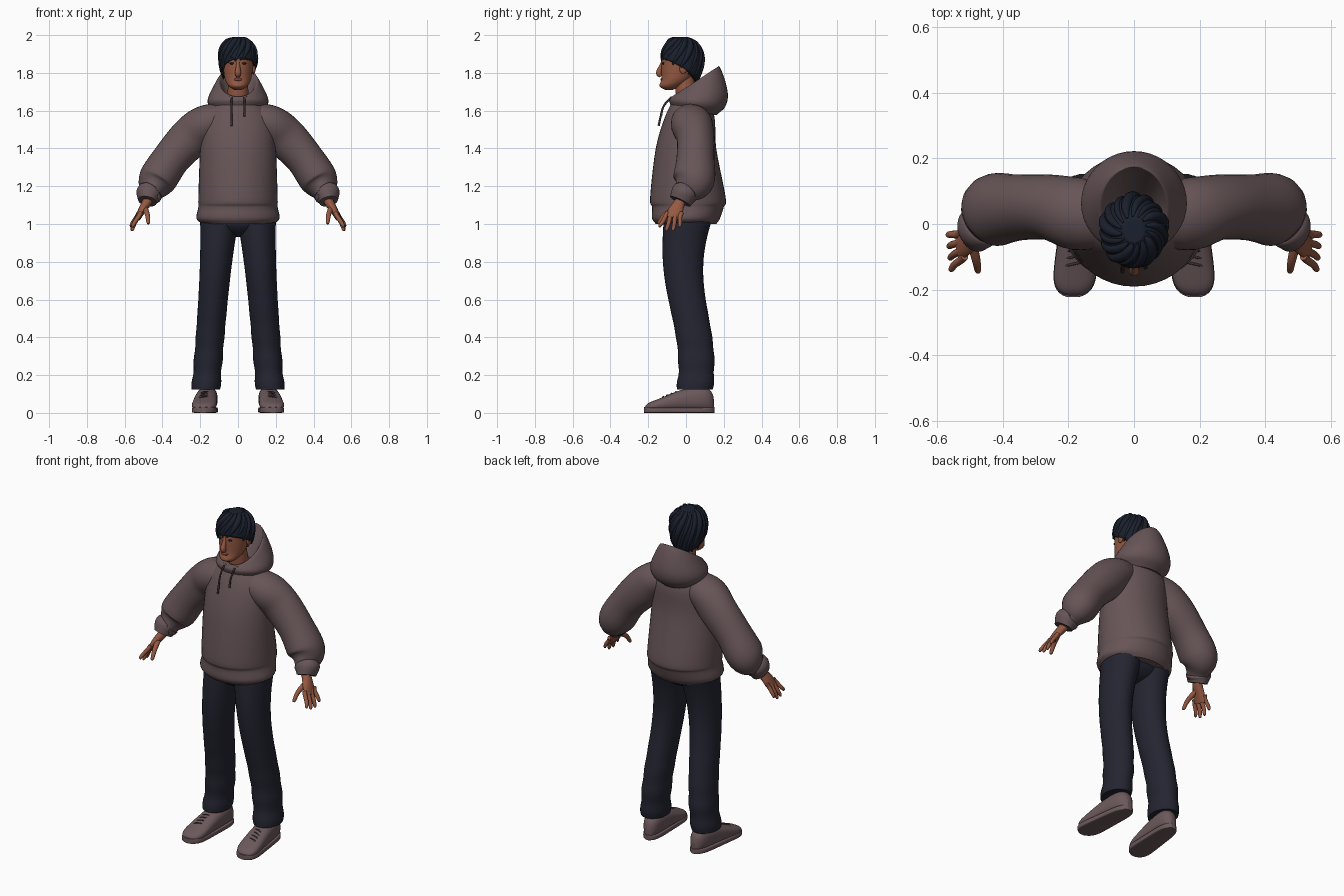
import bpy, bmesh
from math import sin, cos, pi, sqrt
from mathutils import Vector

default_cube = bpy.data.objects.get("Cube")
if default_cube:
    bpy.data.objects.remove(default_cube, do_unlink=True)


def material(name, red, green, blue):
    mat = bpy.data.materials.new(name)
    mat.use_nodes = True
    colour = (red, green, blue, 1)
    mat.diffuse_color = colour
    shader = next(node for node in mat.node_tree.nodes if node.type == 'BSDF_PRINCIPLED')
    shader.inputs["Base Color"].default_value = colour
    return mat


skin_tone = material("warm brown skin", .3, .1, .055)
lip_tone = material("muted red lips", .2, .06, .04)
hair_tone = material("blue black hair", .01, .014, .025)
eye_tone = material("dark eyes", .02, .01, .01)
hoodie_tone = material("mauve brown cloth", .135, .09, .095)
cord_tone = material("dark brown cord", .05, .03, .03)
pants_tone = material("dark navy cloth", .017, .018, .03)
shoe_tone = material("mauve brown leather", .15, .1, .105)


def turns(count):
    return [2 * pi * i / count for i in range(count)]


def spline(rows, steps=5):
    """Fill in rows along a smooth curve through the given ones."""
    rows = [Vector(row) for row in rows]
    rows = [rows[0] * 2 - rows[1], *rows, rows[-1] * 2 - rows[-2]]
    filled = []
    for before, start, end, after in zip(rows, rows[1:], rows[2:], rows[3:]):
        for step in range(steps):
            t = step / steps
            pull_in, pull_out = (end - before) / 2, (after - start) / 2
            ease = t * t * (3 - 2 * t)
            filled.append(start.lerp(end, ease) + pull_in * t * (1 - t) ** 2 - pull_out * t * t * (1 - t))
    return filled + [rows[-2]]


def skin(name, rings, mat, mirror=False):
    """Bridge equal rings of points into one closed surface."""
    bm = bmesh.new()
    loops = [[bm.verts.new(point) for point in ring] for ring in rings]
    for lower, upper in zip(loops, loops[1:]):
        for i in range(len(lower)):
            face = bm.faces.new((lower[i - 1], lower[i], upper[i], upper[i - 1]))
            face.smooth = True
    bm.faces.new(loops[0])
    bm.faces.new(loops[-1])
    bmesh.ops.recalc_face_normals(bm, faces=bm.faces)
    mesh = bpy.data.meshes.new(name)
    bm.to_mesh(mesh)
    bm.free()
    mesh.materials.append(mat)
    obj = bpy.data.objects.new(name, mesh)
    bpy.context.collection.objects.link(obj)
    if mirror:
        obj.modifiers.new("Mirror", 'MIRROR').use_mirror_merge = False


def stack(name, rows, mat, mirror=False):
    """Level rings: x, y, z, x radius, y radius, rise towards the back."""
    rings = [[(x + rx * cos(a), y + ry * sin(a), z + rise * ry * sin(a)) for a in turns(40)]
             for x, y, z, rx, ry, rise in spline(rows)]
    skin(name, rings, mat, mirror)


def tube(name, rows, mat, mirror=False, sides=16):
    """Rings square to a path: x, y, z, radius towards y, other radius."""
    rows = spline(rows)
    points = [row.xyz if len(row) == 3 else Vector(row[:3]) for row in rows]
    rings = []
    for i, row in enumerate(rows):
        along = (points[min(i + 1, len(points) - 1)] - points[max(i - 1, 0)]).normalized()
        side = Vector((0, 1, 0))
        side = (side - along * side.dot(along)).normalized()
        other = along.cross(side)
        rings.append([points[i] + side * row[3] * cos(a) + other * row[-1] * sin(a) for a in turns(sides)])
    skin(name, rings, mat, mirror)


def ball(name, centre, size, mat, mirror=False):
    x, y, z = centre
    wide, deep, tall = size
    tilts = [pi * k / 18 - pi / 2 for k in range(1, 18)]
    rings = [[(x + wide * cos(e) * cos(a), y + deep * cos(e) * sin(a), z + tall * sin(e)) for a in turns(24)]
             for e in tilts]
    skin(name, rings, mat, mirror)


# Hoodie body with a banded hem
stack("hoodie_body", [
    (0, 0, 1, .19, .16, 0), (0, 0, 1.03, .22, .18, 0), (0, .01, 1.09, .21, .19, 0), (0, .01, 1.14, .21, .2, 0),
    (0, 0, 1.4, .2, .16, 0), (0, .02, 1.57, .18, .13, 0), (0, .02, 1.67, .08, .08, 0)], hoodie_tone)

# Hood resting on the shoulders, with a tall rim behind the neck
stack("hood", [
    (0, .04, 1.6, .13, .12, -.2), (0, .06, 1.64, .16, .15, -.1), (0, .07, 1.69, .15, .15, .1),
    (0, .05, 1.75, .11, .13, .6), (0, .05, 1.74, .09, .11, .6), (0, .02, 1.65, .06, .06, .2)], hoodie_tone)

# Sleeves, puffed above the cuffs
tube("sleeves", [
    (.06, .02, 1.56, .09, .08), (.17, .03, 1.53, .11, .1), (.25, .05, 1.46, .1, .11),
    (.35, .05, 1.35, .1, .1), (.43, .04, 1.23, .11, .1), (.46, 0, 1.17, .07, .06),
    (.47, -.01, 1.16, .07, .07), (.48, -.03, 1.12, .06, .05)], hoodie_tone, True, 32)

# Drawstrings of unequal length
for side, drop in ((-1, .1), (1, .05)):
    x = .035 * side
    tube("drawstring", [(x, -.08, 1.67, .005), (x, -.12, 1.62, .005),
                        (x, -.12 - drop / 4, 1.62 - drop, .006)], cord_tone)

# Trousers: a seat, and two legs that swing back below the knee
ball("trouser_seat", (0, 0, 1.02), (.19, .12, .09), pants_tone)
legs = []
for k in range(41):
    z = .125 + .9 * k / 40
    fold = .008 * sin(50 * z) * (1 - z) ** 4
    wide = .075 + .025 * z ** 4 + fold
    deep = .095 + .03 * z ** 4 + fold
    x = .1 + .08 * (1 - z)
    y = .02 - .035 * cos(pi * (z - .8) / .55)
    legs.append([(x + wide * cos(a), y + deep * sin(a), z) for a in turns(32)])
skin("trouser_legs", legs, pants_tone, True)


# Shoes: rounded sections from heel to toe over a flat sole
def bulge(value, power):
    return abs(value) ** power * (1 if value > 0 else -1)


def shoe_height(t):
    return .1 + .04 * cos(pi * t ** 1.5)


def shoe_part(name, bottom, sole_top, grow, power):
    rings = []
    for k in range(1, 24):
        t = (1 - cos(pi * k / 24)) / 2
        taper = sqrt(1 - (2 * t - 1) ** 6)
        wide = (.05 + .02 * t) * taper * grow
        half = (sole_top or shoe_height(t) * taper ** .5) / 2 - bottom / 2
        rings.append([(.155 + .03 * t + wide * bulge(cos(a), power), (.15 - .37 * t) * grow,
                       bottom + half + half * bulge(sin(a), power)) for a in turns(32)])
    skin(name, rings, shoe_tone, True)


shoe_part("shoe_uppers", .01, None, 1, .8)
shoe_part("shoe_soles", 0, .03, 1.02, .3)
for k in range(4):
    t = .55 + .06 * k
    arc = [pi * (.15 + .7 * i / 6) for i in range(7)]
    tube("shoe_laces", [(.155 + .03 * t + .045 * cos(a), .15 - .37 * t - .01 * cos(a),
                         shoe_height(t) * (.6 + .4 * sin(a)), .004) for a in arc], cord_tone, True, 8)

# Hands: palm, four fanned fingers and a thumb
tube("palms", [(.47, -.02, 1.14, .03, .025), (.485, -.035, 1.11, .03, .025), (.51, -.055, 1.07, .04, .02),
               (.53, -.07, 1.03, .04, .014)], skin_tone, True)
for k in range(4):
    fan = k - 1.5
    x = .53 + .003 * fan
    y = -.07 + .026 * fan
    tip = -.085 + .035 * fan
    low = .96 + .01 * fan * fan
    tube("fingers", [(x - .01, y + .01, 1.06, .012), (x, y, 1.04, .012), (x + .02, (y + tip) / 2, (1.04 + low) / 2, .011),
                     (x + .03, tip, low + .01, .009), (x + .03, tip, low, .004)], skin_tone, True)
tube("thumbs", [(.495, -.05, 1.09, .016), (.48, -.11, 1.05, .013), (.475, -.14, 1.01, .01),
                (.475, -.145, 1, .005)], skin_tone, True)

# Neck and head
tube("neck", [(0, .02, 1.6, .06), (0, 0, 1.7, .055), (0, -.01, 1.78, .05)], skin_tone, sides=32)
stack("head", [
    (0, -.09, 1.71, .02, .02, 0), (0, -.08, 1.73, .05, .06, 0), (0, -.05, 1.77, .07, .08, 0),
    (0, -.03, 1.85, .08, .1, 0), (0, -.03, 1.91, .08, .09, 0), (0, -.03, 1.97, .03, .03, 0)], skin_tone)

# Face features
tube("nose", [(0, -.12, 1.865, .008), (0, -.13, 1.84, .01), (0, -.143, 1.8, .016), (0, -.13, 1.785, .012)], skin_tone)
ball("ears", (.083, -.015, 1.825), (.01, .02, .03), skin_tone, True)
ball("eyes", (.03, -.12, 1.85), (.014, .007, .006), eye_tone, True)
tube("eyebrows", [(.01, -.13, 1.87, .004), (.03, -.123, 1.877, .005), (.055, -.103, 1.87, .003)], hair_tone, True)
ball("lips", (0, -.128, 1.765), (.022, .008, .008), lip_tone)


# Hair: a cap with an uneven hairline, and locks swept round from the crown
def hair_point(a, t, scale=1):
    low = 1.815 - .06 * sin(a) + .015 * cos(a)
    z = low + (1.99 - low) * t
    rise = (z - 1.87) / .125
    reach = scale * (sqrt(1 - rise * rise) if rise > 0 else 1 - rise * rise / 4)
    return (.1 * reach * cos(a), -.022 + .11 * reach * sin(a), z)


cap = [[hair_point(a, 0, .8) for a in turns(40)]]
for k in range(16):
    cap.append([hair_point(a, sin(pi * k / 32)) for a in turns(40)])
skin("hair_cap", cap, hair_tone)

for k, start in enumerate(turns(15)):
    lock = []
    for step in range(7):
        s = step / 6
        height = .97 - (1 + .06 * (k % 2)) * s ** 1.3
        thick = (.01 + .003 * (k % 3)) * (.3 + .8 * sin(pi * s ** .8))
        lock.append((*hair_point(start - .9 * s, height, .94 + .03 * s), thick))
    tube("hair_lock", lock, hair_tone, sides=10)
